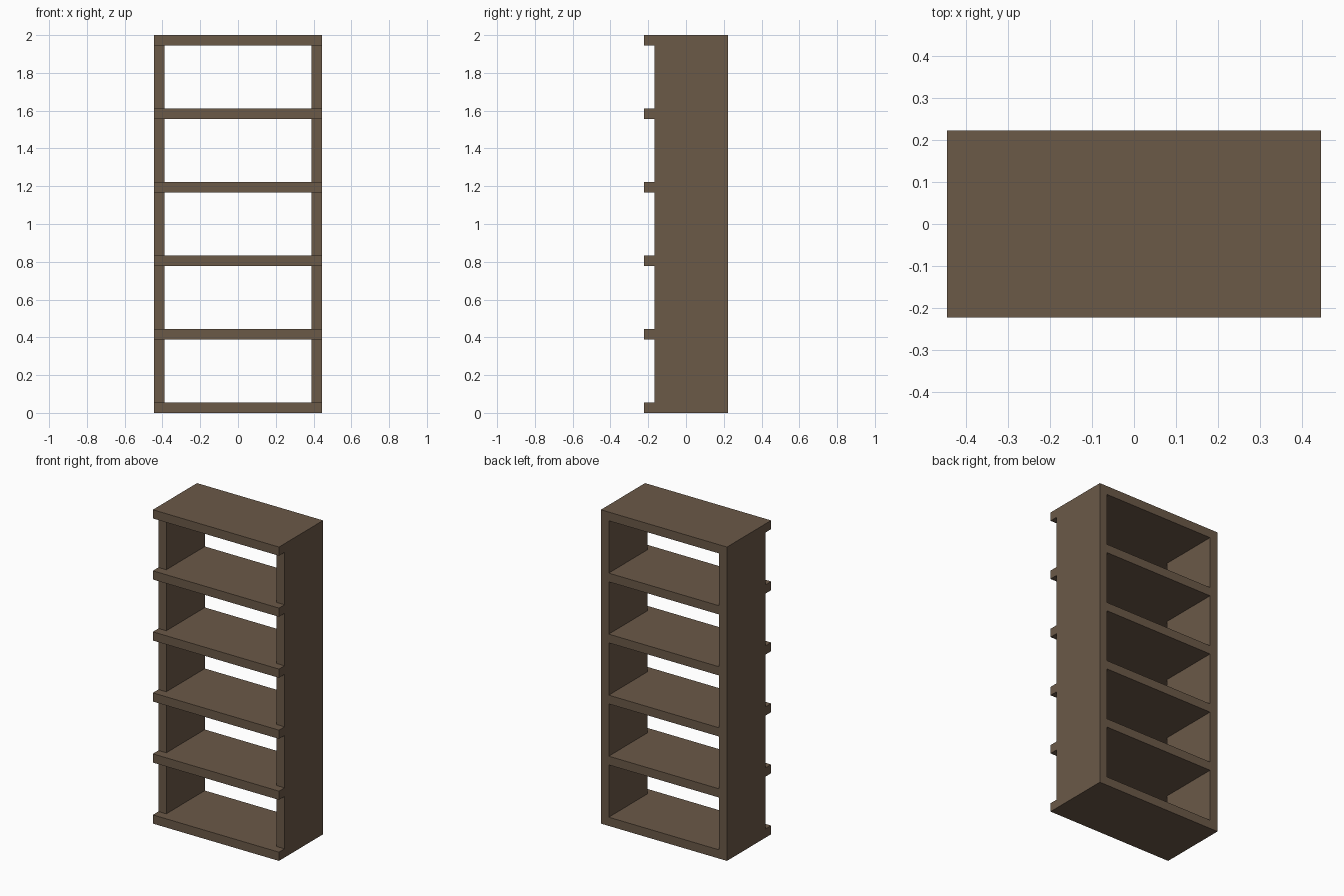
import bpy
import bmesh

cube = bpy.data.objects.get("Cube")
if cube:
    bpy.data.objects.remove(cube, do_unlink=True)

# Board thickness is the module: 16 wide, 8 deep, 36 tall
U = 2 / 36
HALF_W, FRONT, BACK, HEIGHT = 8 * U, -4 * U, 4 * U, 36 * U
SHELF_COUNT, SHELF_STEP = 6, 7 * U

wood = bpy.data.materials.new("brown_wood")
wood.use_nodes = True
colour = (0.147, 0.100, 0.064, 1)
wood.diffuse_color = colour
wood.node_tree.nodes["Principled BSDF"].inputs["Base Color"].default_value = colour


def board(name, outline, z, height):
    """Extrude a flat outline upwards into a board."""
    bm = bmesh.new()
    face = bm.faces.new([bm.verts.new((x, y, z)) for x, y in outline])
    result = bmesh.ops.extrude_face_region(bm, geom=[face])
    top = [v for v in result["geom"] if isinstance(v, bmesh.types.BMVert)]
    bmesh.ops.translate(bm, verts=top, vec=(0, 0, height))
    bmesh.ops.recalc_face_normals(bm, faces=bm.faces)
    mesh = bpy.data.meshes.new(name)
    bm.to_mesh(mesh)
    bm.free()
    mesh.materials.append(wood)
    obj = bpy.data.objects.new(name, mesh)
    bpy.context.collection.objects.link(obj)


inner = HALF_W - U
lip = FRONT + U

# Full-height side panels, set back behind the shelf lips
for name, s in (("left_side", 1), ("right_side", -1)):
    board(name, [(s * inner, lip), (s * HALF_W, lip),
                 (s * HALF_W, BACK), (s * inner, BACK)], 0, HEIGHT)

# Shelves fit between the sides, with a front lip across the full width
half = [(HALF_W, FRONT), (HALF_W, lip), (inner, lip), (inner, BACK)]
shelf_outline = half + [(-x, y) for x, y in reversed(half)]
for i in range(SHELF_COUNT):
    board(f"shelf_{i + 1}", shelf_outline, i * SHELF_STEP, U)
